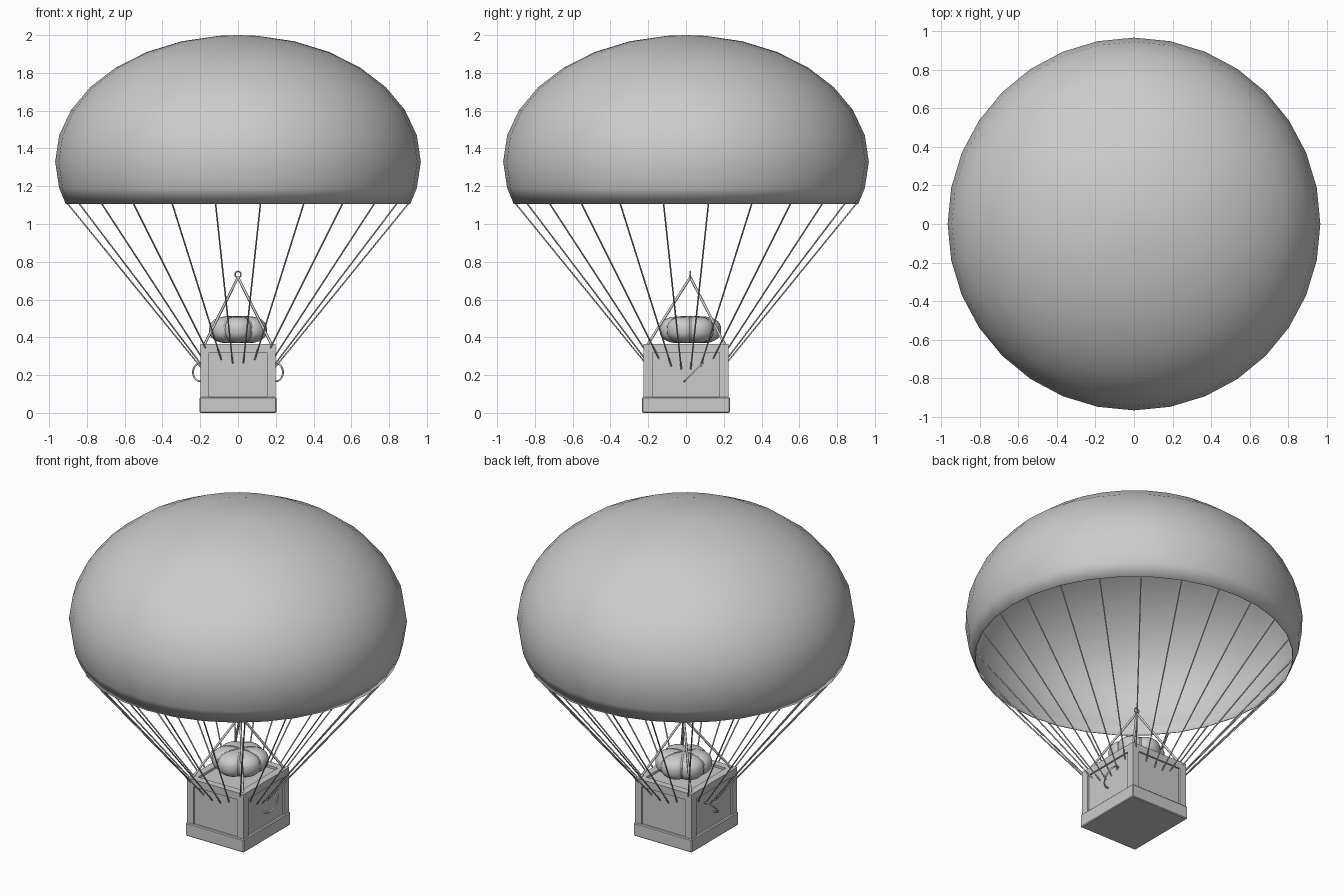
import bpy, bmesh, math
from mathutils import Vector

if "Cube" in bpy.data.objects:
    bpy.data.objects.remove(bpy.data.objects["Cube"])

grey = bpy.data.materials.new("plain grey")
grey.diffuse_color = (0.6, 0.6, 0.6, 1)
grey.use_nodes = True
grey.node_tree.nodes["Principled BSDF"].inputs["Base Color"].default_value = grey.diffuse_color


def finish(name, bm, smooth=None):
    bmesh.ops.recalc_face_normals(bm, faces=bm.faces)
    me = bpy.data.meshes.new(name)
    bm.to_mesh(me)
    bm.free()
    ob = bpy.data.objects.new(name, me)
    bpy.context.collection.objects.link(ob)
    me.materials.append(grey)
    if smooth:
        bpy.ops.object.select_all(action='DESELECT')
        ob.select_set(True)
        bpy.context.view_layer.objects.active = ob
        bpy.ops.object.shade_smooth_by_angle(angle=math.radians(smooth))
    return ob


def add_box(bm, lo, hi):
    vs = bmesh.ops.create_cube(bm, size=1)["verts"]
    for v in vs:
        v.co = Vector([lo[i] + (v.co[i] + 0.5) * (hi[i] - lo[i]) for i in range(3)])


def add_tube(bm, pts, r, n=6, closed=False):
    pts = [Vector(p) for p in pts]
    m = len(pts)
    rings, ref = [], None
    for i, p in enumerate(pts):
        a = pts[(i - 1) % m] if closed or i else p
        b = pts[(i + 1) % m] if closed or i < m - 1 else p
        t = (b - a).normalized()
        if ref is None:
            ref = t.orthogonal()
        ref = (ref - t * ref.dot(t)).normalized()
        side = t.cross(ref)
        rings.append([bm.verts.new(p + r * (ref * math.cos(k * math.tau / n) + side * math.sin(k * math.tau / n)))
                      for k in range(n)])
    for i in range(m if closed else m - 1):
        a, b = rings[i], rings[(i + 1) % m]
        for k in range(n):
            bm.faces.new((a[k], a[(k + 1) % n], b[(k + 1) % n], b[k]))
    if not closed:
        bm.faces.new(rings[0][::-1])
        bm.faces.new(rings[-1])


def add_lathe(bm, point, rows, n):
    """Grid of point(row, angle); rows may end in single pole points."""
    grid = [[bm.verts.new(point(q, k * math.tau / n)) for k in range(n)] for q in rows]
    for a, b in zip(grid, grid[1:]):
        for k in range(n):
            bm.faces.new((a[k], a[(k + 1) % n], b[(k + 1) % n], b[k]))
    bmesh.ops.remove_doubles(bm, verts=bm.verts, dist=1e-5)


# canopy: open part of a flattened dome
def canopy_point(deg, a):
    t = math.radians(deg)
    r = 0.968 * math.cos(t)
    return (r * math.cos(a), r * math.sin(a), 1.33 + 0.67 * math.sin(t))


bm = bmesh.new()
add_lathe(bm, canopy_point, [-19.6] + list(range(-12, 85, 12)) + [90], 32)
canopy = finish("canopy", bm, 60)
shell = canopy.modifiers.new("thin cloth", 'SOLIDIFY')
shell.thickness = 0.004
shell.offset = -1

# ropes: 24 radial lines from the rim to the crate walls
bm = bmesh.new()
for k in range(24):
    a = math.radians(7.5 + 15 * k)
    top = Vector((0.91 * math.cos(a), 0.91 * math.sin(a), 1.108))
    s = 1 / max(abs(top.x) / 0.188, abs(top.y) / 0.214)
    add_tube(bm, [top, top * s], 0.004)
finish("ropes", bm, 70)

# crate: core with raised frame, so the wall panels are recessed
X, Y, H = 0.198, 0.226, 0.365
bm = bmesh.new()
add_box(bm, (-X + 0.01, -Y + 0.01, 0.01), (X - 0.01, Y - 0.01, H - 0.015))
finish("crate_panels", bm)

bm = bmesh.new()
for sx in (-1, 1):
    for sy in (-1, 1):
        x, y = sorted((sx * X, sx * 0.153)), sorted((sy * Y, sy * 0.178))
        add_box(bm, (x[0], y[0], 0.01), (x[1], y[1], H))
finish("corner_posts", bm)

bm = bmesh.new()
for s in (-1, 1):
    y = sorted((s * Y, s * (Y - 0.045)))
    add_box(bm, (-0.153, y[0], 0.32), (0.153, y[1], H))
    x = sorted((s * X, s * (X - 0.045)))
    add_box(bm, (x[0], -0.178, 0.32), (x[1], 0.178, H))
finish("top_rails", bm)

bm = bmesh.new()
add_box(bm, (-0.204, -0.233, 0), (0.204, 0.233, 0.083))
skirt = finish("base_skirt", bm)
bev = skirt.modifiers.new("soft edge", 'BEVEL')
bev.width = 0.005
bev.segments = 1

# lobed bundle on the lid
CY, CZ, LOBES = 0.023, 0.44, 6


def bundle_point(deg, a, grow=0.0):
    t = math.radians(deg)
    c, s = math.cos(t), math.sin(t)
    lobe = abs(math.cos(LOBES / 2 * (a - math.pi / 2))) ** 0.6
    r = (0.163 + grow) * (0.86 + 0.14 * lobe) * max(c, 0) ** 0.7
    h = (0.076 + grow) * (0.9 + 0.1 * lobe * min(1, c * 2)) * math.copysign(abs(s) ** 0.8, s)
    return (r * math.cos(a), CY + r * math.sin(a), CZ + h)


bm = bmesh.new()
add_lathe(bm, bundle_point, range(-90, 91, 10), 72)
finish("bundle", bm, 50)

# straps in the grooves of the bundle
bm = bmesh.new()
for k in range(LOBES):
    a = k * math.tau / LOBES
    add_tube(bm, [bundle_point(d, a, 0.001) for d in range(-70, 91, 10)], 0.005)
finish("bundle_straps", bm, 60)

# lifting sling and its ring
apex = Vector((0, CY, 0.718))
bm = bmesh.new()
for sx in (-1, 1):
    for sy in (-1, 1):
        add_tube(bm, [(sx * 0.182, sy * 0.21, 0.352), apex], 0.007)
finish("sling", bm, 70)
bm = bmesh.new()
add_tube(bm, [(0.016 * math.cos(k * math.tau / 20), CY, 0.733 + 0.016 * math.sin(k * math.tau / 20))
              for k in range(20)], 0.004, 6, True)
finish("sling_ring", bm, 70)

# slanted hoop handles on both sides
for s, side in ((-1, "left"), (1, "right")):
    pts = []
    for k in range(17):
        t = math.radians(-105 + 210 * k / 16)
        d = 0.068 * math.sin(t) * math.sqrt(0.5)
        pts.append((s * (0.198 + 0.04 * math.cos(t)), 0.04 + d, 0.215 + d))
    bm = bmesh.new()
    add_tube(bm, pts, 0.005)
    finish(side + "_handle", bm, 70)
